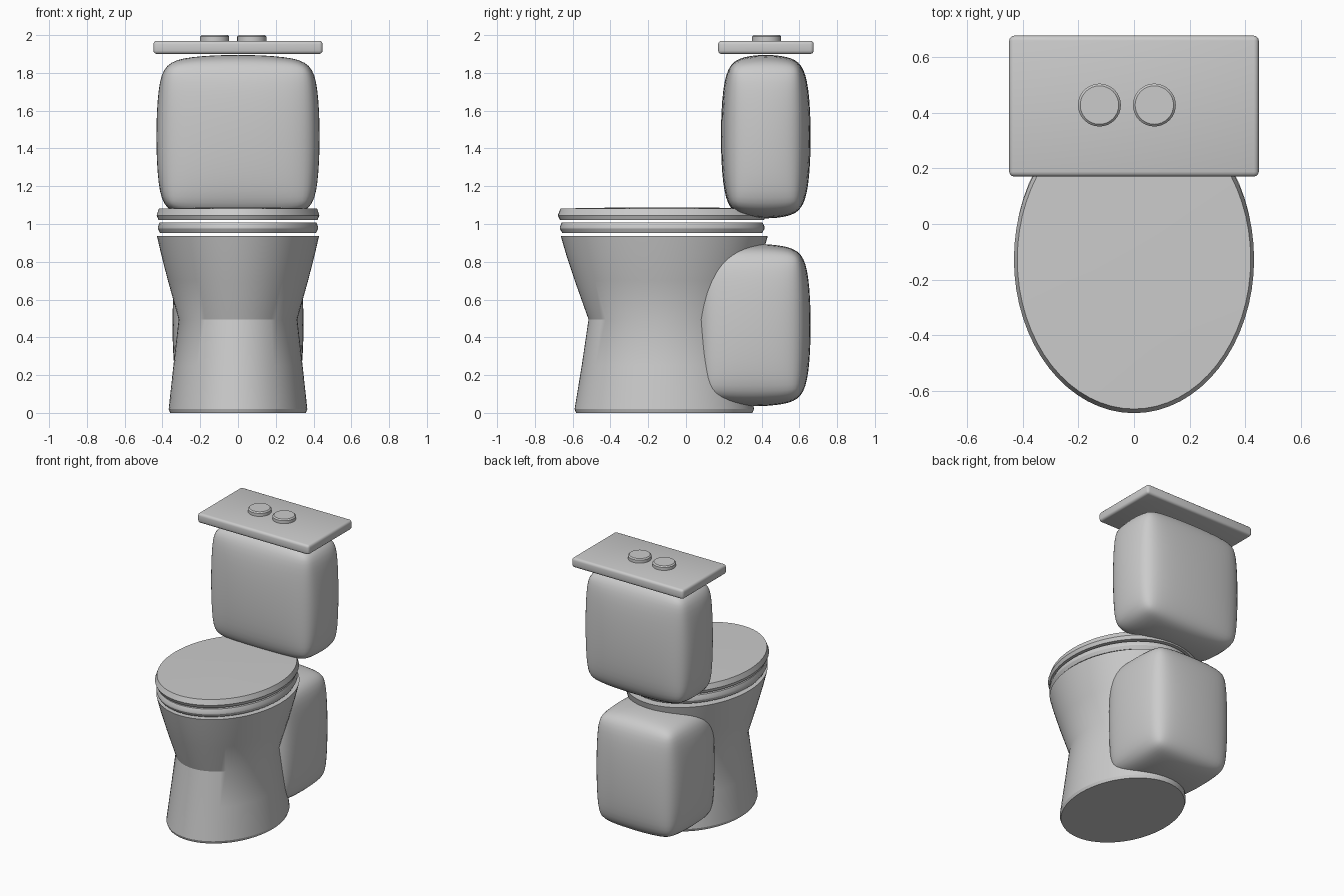
import bpy, bmesh, math

if "Cube" in bpy.data.objects:
    bpy.data.objects.remove(bpy.data.objects["Cube"])


def finish(name, bm, angle=30):
    bmesh.ops.recalc_face_normals(bm, faces=bm.faces[:])
    mesh = bpy.data.meshes.new(name)
    bm.to_mesh(mesh)
    bm.free()
    obj = bpy.data.objects.new(name, mesh)
    bpy.context.collection.objects.link(obj)
    bpy.ops.object.select_all(action='DESELECT')
    obj.select_set(True)
    bpy.context.view_layer.objects.active = obj
    bpy.ops.object.shade_smooth_by_angle(angle=math.radians(angle))
    return obj


def loft(name, rings, cx=0.0, n=64):
    """Stack elliptical rings (z, rx, ry, centre y) and cap both ends."""
    bm = bmesh.new()
    loops = []
    for z, rx, ry, cy in rings:
        loops.append([bm.verts.new((cx + rx * math.cos(2 * math.pi * i / n),
                                    cy + ry * math.sin(2 * math.pi * i / n), z))
                      for i in range(n)])
    for a, b in zip(loops, loops[1:]):
        for i in range(n):
            j = (i + 1) % n
            bm.faces.new((a[i], a[j], b[j], b[i]))
    bm.faces.new(loops[0][::-1])
    bm.faces.new(loops[-1])
    return finish(name, bm, 25)


def soft_box(name, lo, hi, width, segments=1, levels=3):
    """Bevelled, optionally subdivided box fitted exactly to its bounds."""
    bm = bmesh.new()
    bmesh.ops.create_cube(bm, size=1)
    size = [h - l for l, h in zip(lo, hi)]
    bmesh.ops.scale(bm, vec=size, verts=bm.verts[:])
    bmesh.ops.bevel(bm, geom=bm.edges[:], offset=width, segments=segments,
                    profile=0.5, affect='EDGES')
    obj = finish(name, bm, 60)
    if levels:
        sub = obj.modifiers.new("Subdivision", 'SUBSURF')
        sub.levels = sub.render_levels = levels
        bpy.ops.object.modifier_apply(modifier=sub.name)
    verts = obj.data.vertices
    for k in range(3):
        top = max(v.co[k] for v in verts)
        for v in verts:
            v.co[k] = v.co[k] / top * size[k] / 2 + (lo[k] + hi[k]) / 2
    return obj


# Waisted pedestal bowl
loft("bowl", [(0, 0.36, 0.467, -0.115), (0.02, 0.367, 0.475, -0.115),
              (0.25, 0.342, 0.437, -0.115), (0.495, 0.314, 0.401, -0.115),
              (0.70, 0.371, 0.474, -0.115), (0.84, 0.407, 0.520, -0.115),
              (0.936, 0.429, 0.548, -0.115)])

# Seat and closed lid with chamfered rims
loft("seat", [(0.952, 0.413, 0.529, -0.126), (0.975, 0.424, 0.542, -0.126),
              (0.985, 0.424, 0.542, -0.126), (1.009, 0.415, 0.531, -0.126)])
loft("lid", [(1.022, 0.421, 0.540, -0.127), (1.046, 0.431, 0.552, -0.127),
             (1.082, 0.419, 0.537, -0.127), (1.088, 0.15, 0.19, -0.127)])

# Rear pedestal block and water tank
soft_box("rear_block", (-0.347, 0.04, 0.035), (0.347, 0.66, 0.895), 0.1)
soft_box("tank", (-0.432, 0.185, 1.03), (0.432, 0.66, 1.895), 0.1)

# Tank cover slab
soft_box("tank_cover", (-0.448, 0.17, 1.90), (0.448, 0.676, 1.97), 0.018, 3, 0)

# Pair of flush buttons
for side, x in (("left", -0.124), ("right", 0.073)):
    loft("flush_button_" + side,
         [(1.96, 0.077, 0.077, 0.427), (1.992, 0.077, 0.077, 0.427),
          (2.0, 0.069, 0.069, 0.427)], cx=x, n=32)
